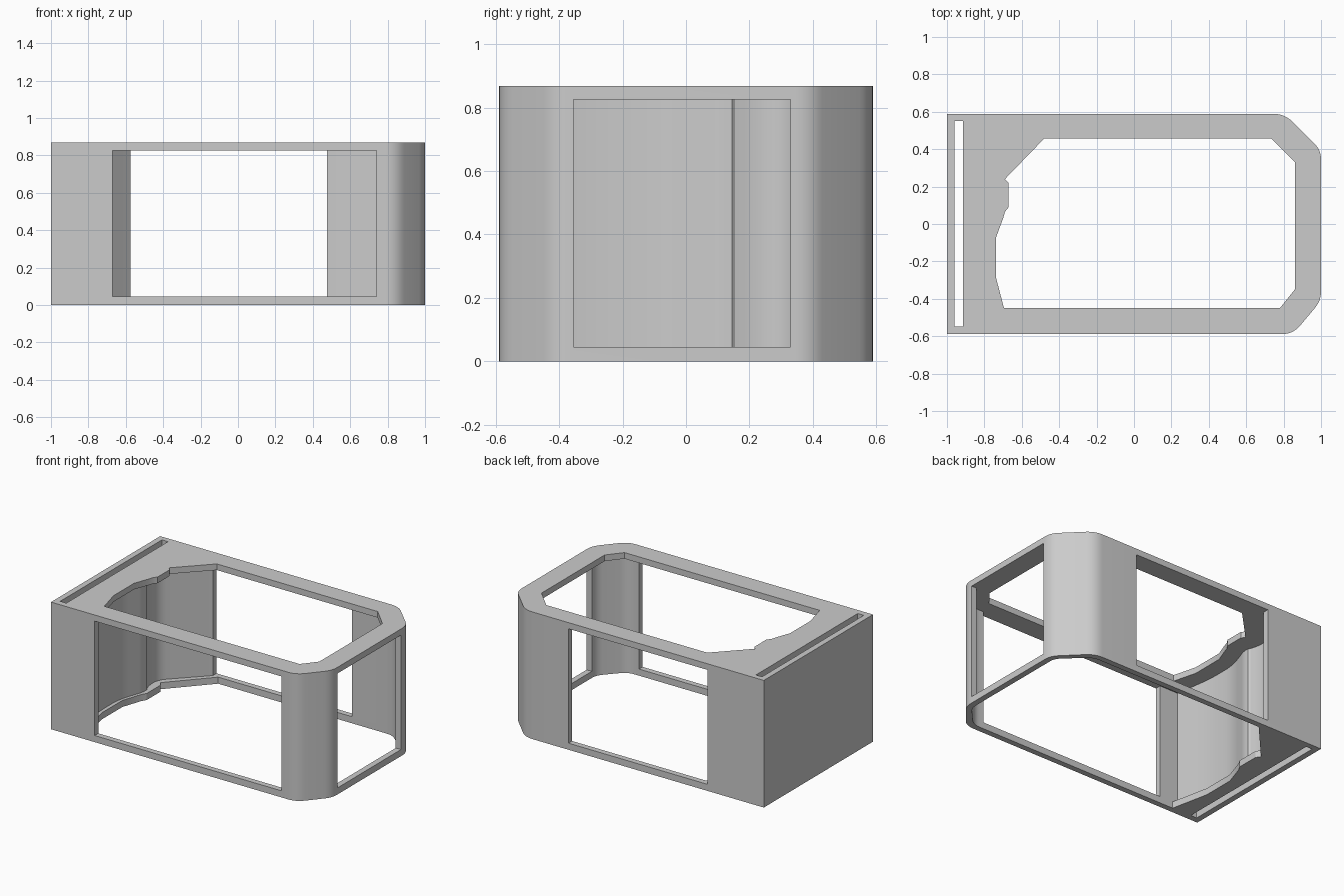
import bpy, bmesh, math
from mathutils import Vector

if "Cube" in bpy.data.objects:
    bpy.data.objects.remove(bpy.data.objects["Cube"])


def fillet(points, steps=6):
    """Round the corners given as (x, y, cut); plain (x, y) stay sharp."""
    out = []
    for i, p in enumerate(points):
        c = Vector(p[:2])
        if len(p) == 2:
            out.append(c)
            continue
        a = c + (Vector(points[i - 1][:2]) - c).normalized() * p[2]
        b = c + (Vector(points[(i + 1) % len(points)][:2]) - c).normalized() * p[2]
        for k in range(steps + 1):
            t = k / steps
            out.append(a * (1 - t) ** 2 + c * 2 * t * (1 - t) + b * t * t)
    return out


def prism(name, points, z0, z1):
    bm = bmesh.new()
    face = bm.faces.new([bm.verts.new((p[0], p[1], z0)) for p in points])
    top = bmesh.ops.extrude_face_region(bm, geom=[face])["geom"]
    verts = [v for v in top if isinstance(v, bmesh.types.BMVert)]
    bmesh.ops.translate(bm, verts=verts, vec=(0, 0, z1 - z0))
    bmesh.ops.recalc_face_normals(bm, faces=bm.faces)
    mesh = bpy.data.meshes.new(name)
    bm.to_mesh(mesh)
    bm.free()
    obj = bpy.data.objects.new(name, mesh)
    bpy.context.collection.objects.link(obj)
    return obj


H, Z0, Z1 = 0.868, 0.045, 0.826

# outer body with rounded chamfers at the right end
body = prism("cage_frame", fillet([
    (-1, -0.589), (0.85, -0.589, 0.06), (1, -0.41, 0.05),
    (1, 0.395, 0.05), (0.805, 0.589, 0.06), (-1, 0.589)]), 0, H)

# opening in the top plate
opening = prism("top_opening_cutter", [
    (-0.695, -0.45), (0.78, -0.45), (0.86, -0.35), (0.86, 0.33), (0.735, 0.457),
    (-0.48, 0.457), (-0.69, 0.24), (-0.67, 0.22), (-0.67, 0.09), (-0.69, 0.065),
    (-0.70, 0.03), (-0.737, -0.07), (-0.737, -0.29)], 0.5, H + 0.1)

# narrow slot behind the left wall
slot = prism("slot_cutter", [
    (-0.96, -0.547), (-0.914, -0.547), (-0.914, 0.551), (-0.96, 0.551)], -0.1, H + 0.1)

# rounded inner corners at the right end, shared by cavity and bottom opening
front_corner = [(0.825, -0.55, 0.05), (0.96, -0.40, 0.04)]
back_corner = [(0.96, 0.385, 0.04), (0.785, 0.55, 0.05)]

# inner cavity, with tabs that break out as the front, right and back windows
cavity = prism("cavity_cutter", fillet(
    [(-0.81, -0.55), (-0.67, -0.55), (-0.67, -0.7), (0.74, -0.7), (0.74, -0.55)]
    + front_corner
    + [(0.96, -0.355), (1.1, -0.355), (1.1, 0.33), (0.96, 0.33)]
    + back_corner
    + [(0.475, 0.55), (0.475, 0.7), (-0.575, 0.7), (-0.575, 0.55),
       (-0.82, 0.30, 0.06), (-0.815, 0.21, 0.03), (-0.80, 0.155), (-0.79, 0.145),
       (-0.79, 0.10, 0.03), (-0.85, -0.07, 0.08), (-0.85, -0.29, 0.08)]), Z0, Z1)

# bottom opening, leaving only a small lip at the left
bottom = prism("bottom_opening_cutter", fillet(
    [(-0.77, -0.55)] + front_corner + back_corner
    + [(-0.535, 0.55), (-0.78, 0.28), (-0.76, 0.25), (-0.76, 0.10),
       (-0.78, 0.065), (-0.825, -0.07), (-0.825, -0.29)]), -0.1, Z0 + 0.1)

# cut the body, then drop the cutters
bpy.context.view_layer.objects.active = body
for cutter in (slot, cavity, opening, bottom):
    mod = body.modifiers.new("cut", "BOOLEAN")
    mod.operation, mod.solver, mod.object = "DIFFERENCE", "EXACT", cutter
    bpy.ops.object.modifier_apply(modifier=mod.name)
    bpy.data.objects.remove(cutter)

bpy.ops.object.select_all(action="DESELECT")
body.select_set(True)
bpy.ops.object.shade_smooth_by_angle(angle=math.radians(25))
